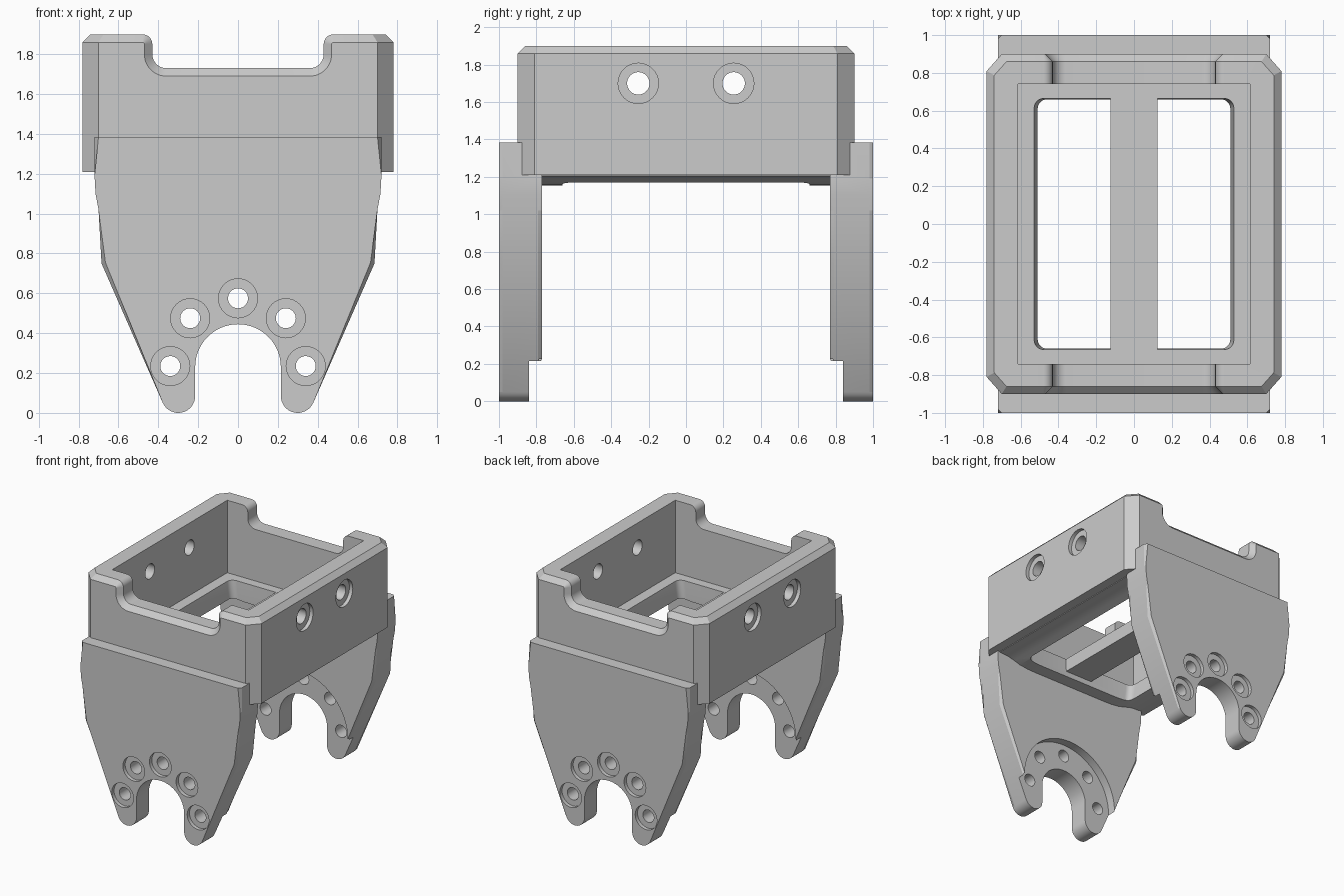
import bpy, bmesh
from math import sin, cos, radians, pi

if "Cube" in bpy.data.objects:
    bpy.data.objects.remove(bpy.data.objects["Cube"])


def arc(cx, cz, r, a0, a1, n):
    """Points on an arc, angles in degrees."""
    return [(cx + r * cos(radians(a0 + (a1 - a0) * i / n)),
             cz + r * sin(radians(a0 + (a1 - a0) * i / n))) for i in range(n + 1)]


def mirrored(half):
    """Close a right-hand profile by mirroring it in x."""
    return half + [(-x, z) for x, z in reversed(half) if abs(x) > 1e-5]


def add_loft(bm, layers):
    rings = [[bm.verts.new(p) for p in layer] for layer in layers]
    n = len(rings[0])
    for a, b in zip(rings, rings[1:]):
        for i in range(n):
            bm.faces.new((a[i], a[(i + 1) % n], b[(i + 1) % n], b[i]))
    bm.faces.new(rings[0])
    bm.faces.new(rings[-1])


def finish(name, bm):
    bmesh.ops.recalc_face_normals(bm, faces=bm.faces)
    me = bpy.data.meshes.new(name)
    bm.to_mesh(me)
    bm.free()
    ob = bpy.data.objects.new(name, me)
    bpy.context.collection.objects.link(ob)
    return ob


def loft(name, *stacks):
    bm = bmesh.new()
    for layers in stacks:
        add_loft(bm, layers)
    return finish(name, bm)


def along_y(profile, y):
    return [(x, y, z) for x, z in profile]


def rect(x, y, z):
    return [(-x, -y, z), (x, -y, z), (x, y, z), (-x, y, z)]


def octagon(x, y, cx, cy, z):
    return [(x, y - cy, z), (x - cx, y, z), (cx - x, y, z), (-x, y - cy, z),
            (-x, cy - y, z), (cx - x, -y, z), (x - cx, -y, z), (x, cy - y, z)]


def round_rect(x, y, r, z):
    pts = []
    for sx, sy, a in ((1, 1, 0), (-1, 1, 90), (-1, -1, 180), (1, -1, 270)):
        pts += [(px, py, z) for px, py in arc(sx * (x - r), sy * (y - r), r, a, a + 90, 6)]
    return pts


def boolean(target, tool, op):
    m = target.modifiers.new(op, 'BOOLEAN')
    m.operation, m.solver, m.object = op, 'EXACT', tool
    bpy.context.view_layer.objects.active = target
    bpy.ops.object.modifier_apply(modifier=m.name)
    bpy.data.objects.remove(tool)


# Housing: chamfered box hull
bracket = loft("bracket", [octagon(0.78, 0.90, 0.08, 0.09, 1.21),
                           octagon(0.78, 0.90, 0.08, 0.09, 1.86),
                           octagon(0.74, 0.86, 0.065, 0.073, 1.90)])

# Floor belly bulging slightly below the housing
belly = mirrored([(0.70, 1.27), (0.70, 1.205), (0.62, 1.20), (0.56, 1.185),
                  (0.50, 1.167), (0.42, 1.157), (0.34, 1.155)])
boolean(bracket, loft("belly", [along_y(belly, -0.80), along_y(belly, 0.80)]), 'UNION')

# Cavity and flared floor opening
boolean(bracket, loft("cavity", [rect(0.615, 0.74, 1.31), rect(0.615, 0.74, 2.1)]), 'DIFFERENCE')
boolean(bracket, loft("opening", [round_rect(0.51, 0.66, 0.05, 1.0),
                                  round_rect(0.51, 0.66, 0.05, 1.18),
                                  round_rect(0.53, 0.665, 0.05, 1.32),
                                  round_rect(0.53, 0.665, 0.05, 1.4)]), 'DIFFERENCE')

# Rounded notches in front and back walls, with a chamfered outer rim


def notch(d):
    return mirrored(arc(0.36, 1.80, 0.07 + d, -90, 0, 10)
                    + arc(0.48, 1.85, 0.05 - d, 180, 90, 10) + [(0.48, 2.0)])


boolean(bracket, loft("notch", [along_y(notch(d), y) for y, d in
                                ((-0.905, 0.045), (-0.86, 0), (0.86, 0), (0.905, 0.045))]),
        'DIFFERENCE')

# Centre bar across the opening
boolean(bracket, loft("centre_bar", [rect(0.125, 0.70, 1.20), rect(0.125, 0.70, 1.309)]), 'UNION')

# Forked arms with chamfered rims
fork = mirrored([(0.72, 1.385), (0.72, 1.19), (0.715, 1.10), (0.70, 1.02), (0.685, 0.75)]
                + arc(0.30, 0.085, 0.085, -24, -180, 16)
                + arc(0, 0.23, 0.215, 0, 90, 16))
recess = mirrored([(0.45, -0.1)] + arc(0, 0.22, 0.45, 0, 90, 24))
arms = []
for s in (-1, 1):
    bm = bmesh.new()
    add_loft(bm, [along_y(fork, s * 0.77), along_y(fork, s * 1.0)])
    rim = [e for e in bm.edges
           if abs(e.verts[0].co.y - e.verts[1].co.y) < 1e-4
           and min(v.co.z for v in e.verts) < 1.38]
    bmesh.ops.bevel(bm, geom=rim, offset=0.02, segments=1, affect='EDGES')
    arm = finish("arm", bm)
    # Arched recess on the inner face
    boolean(arm, loft("recess", [along_y(recess, s * 0.5), along_y(recess, s * 0.84)]), 'DIFFERENCE')
    boolean(bracket, arm, 'UNION')

# Counterbored screw holes: five per arm, two per side wall


def ring(r, u, v, t, axis):
    pts = [(u + r * cos(2 * pi * i / 32), v + r * sin(2 * pi * i / 32)) for i in range(32)]
    return [(a, t, b) if axis == 'y' else (t, a, b) for a, b in pts]


def pin(u, v, axis, hole, bore, seat, end):
    steps = ((bore, -end), (bore, -seat), (hole, -seat), (hole, seat), (bore, seat), (bore, end))
    return [ring(r, u, v, t, axis) for r, t in steps]


pins = [pin(x, z, 'y', 0.05, 0.098, 0.97, 1.1)
        for x, z in ((0, 0.575), (0.24, 0.475), (-0.24, 0.475), (0.34, 0.235), (-0.34, 0.235))]
pins += [pin(y, 1.70, 'x', 0.06, 0.108, 0.75, 0.9) for y in (-0.255, 0.255)]
boolean(bracket, loft("pins", *pins), 'DIFFERENCE')

# Smooth the fillets and holes, keep edges crisp
bpy.ops.object.select_all(action='DESELECT')
bracket.select_set(True)
bpy.context.view_layer.objects.active = bracket
bpy.ops.object.shade_smooth_by_angle(angle=radians(25))
